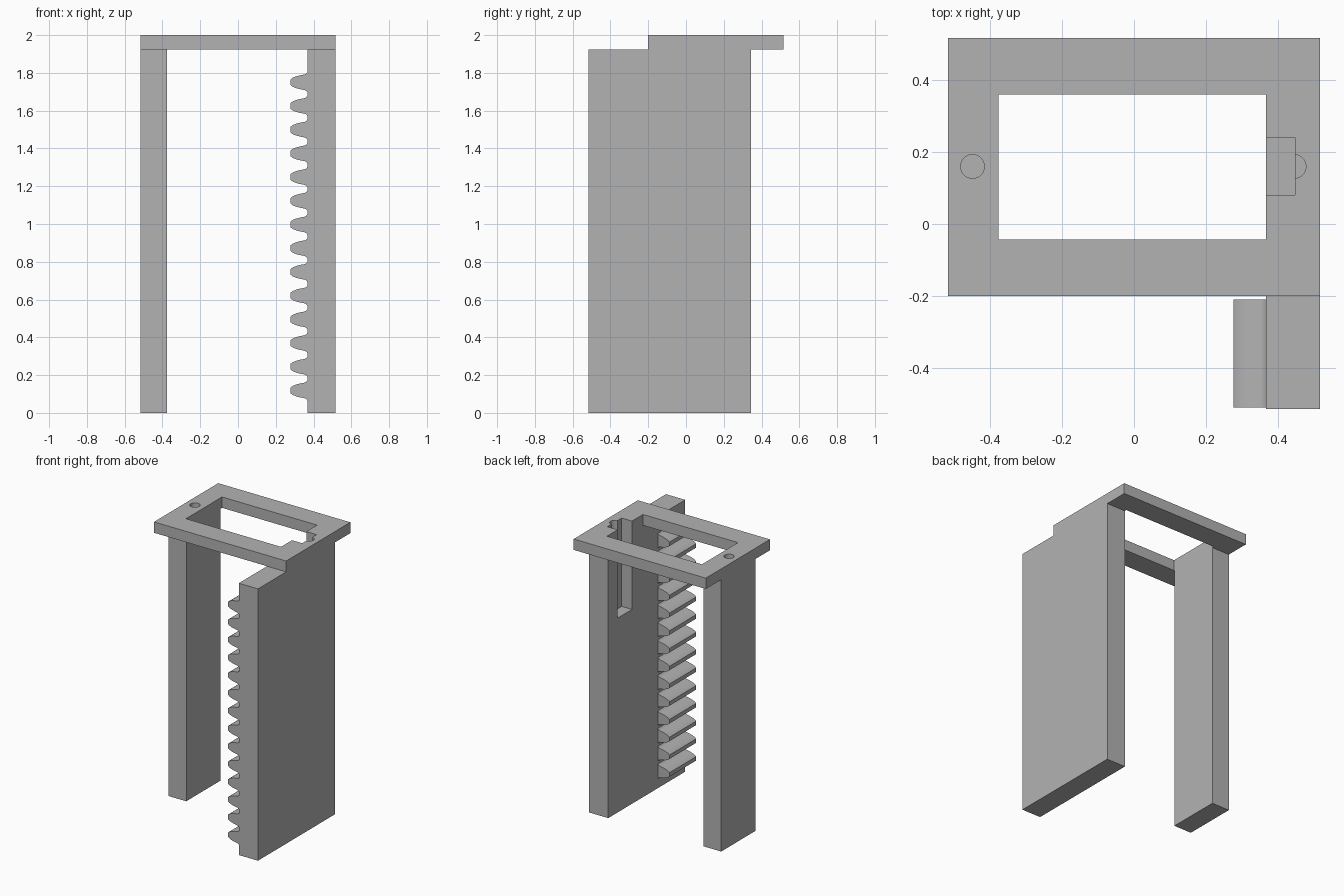
import bpy
import bmesh
from mathutils import Vector

cube = bpy.data.objects.get("Cube")
if cube:
    bpy.data.objects.remove(cube, do_unlink=True)

grey = bpy.data.materials.new("plain grey")
grey.use_nodes = True
grey.diffuse_color = (0.45, 0.45, 0.45, 1)
grey.node_tree.nodes["Principled BSDF"].inputs["Base Color"].default_value = grey.diffuse_color


def finish(name, bm):
    bmesh.ops.recalc_face_normals(bm, faces=bm.faces)
    mesh = bpy.data.meshes.new(name)
    bm.to_mesh(mesh)
    bm.free()
    mesh.materials.append(grey)
    obj = bpy.data.objects.new(name, mesh)
    bpy.context.collection.objects.link(obj)
    return obj


def box(name, low, high):
    low, high = Vector(low), Vector(high)
    bm = bmesh.new()
    bmesh.ops.create_cube(bm, size=1)
    for v in bm.verts:
        v.co = (low + high) / 2 + v.co * (high - low)
    return finish(name, bm)


def pin(name, x, y, radius, z0, z1):
    bm = bmesh.new()
    bmesh.ops.create_cone(bm, cap_ends=True, segments=32, radius1=radius,
                          radius2=radius, depth=z1 - z0)
    bmesh.ops.translate(bm, verts=bm.verts, vec=(x, y, (z0 + z1) / 2))
    return finish(name, bm)


def cut(obj, cutters):
    for c in cutters:
        mod = obj.modifiers.new(c.name, "BOOLEAN")
        mod.operation = "DIFFERENCE"
        mod.solver = "EXACT"
        mod.object = c
        c.hide_render = True
    bpy.context.view_layer.objects.active = obj
    for mod in list(obj.modifiers):
        bpy.ops.object.modifier_apply(modifier=mod.name)


TOP = 1.923          # underside of the frame
WALL_X = 0.367       # inner face of the rack wall
SIDE = 0.517

# Main parts
frame = box("top_frame", (-SIDE, -0.2, TOP), (SIDE, 0.517, 2))
rack_wall = box("rack_wall", (WALL_X, -0.515, 0), (SIDE, 0.345, TOP))
plain_wall = box("plain_wall", (-SIDE, -0.04, 0), (-0.377, 0.345, TOP))

# Opening, servo cable slot and screw holes
opening = box("opening_cutter", (-0.377, -0.043, 1.8), (WALL_X, 0.36, 2.2))
slot = box("slot_cutter", (0.3, 0.08, 1.375), (0.447, 0.24, 2.2))
holes = [pin("hole_cutter", x, 0.16, 0.033, 1.75, 2.1) for x in (-0.449, 0.445)]
cut(frame, [opening, slot] + holes)
cut(rack_wall, [slot, holes[1]])
cut(plain_wall, [holes[0]])
for c in [opening, slot] + holes:
    bpy.data.objects.remove(c, do_unlink=True)

# Rack teeth: half profile (x, half height) mirrored about the tooth centre
half = [(0.277, 0.014), (0.29, 0.024), (0.31, 0.032), (0.33, 0.037),
        (0.352, 0.041), (0.361, 0.045), (0.367, 0.053), (0.372, 0.053)]
profile = half + [(x, -h) for x, h in reversed(half)]
PITCH = 0.1255
bm = bmesh.new()
for i in range(14):
    z = 0.119 + i * PITCH
    face = bm.faces.new([bm.verts.new((x, -0.51, z + h)) for x, h in profile])
    ext = bmesh.ops.extrude_face_region(bm, geom=[face], use_keep_orig=True)
    moved = [g for g in ext["geom"] if isinstance(g, bmesh.types.BMVert)]
    bmesh.ops.translate(bm, verts=moved, vec=(0, 0.3, 0))
teeth = finish("rack_teeth", bm)

# Smooth the curved flanks, keep corners sharp
for obj in (frame, rack_wall, plain_wall, teeth):
    bpy.ops.object.select_all(action="DESELECT")
    obj.select_set(True)
    bpy.context.view_layer.objects.active = obj
    bpy.ops.object.shade_smooth_by_angle(angle=0.6)
